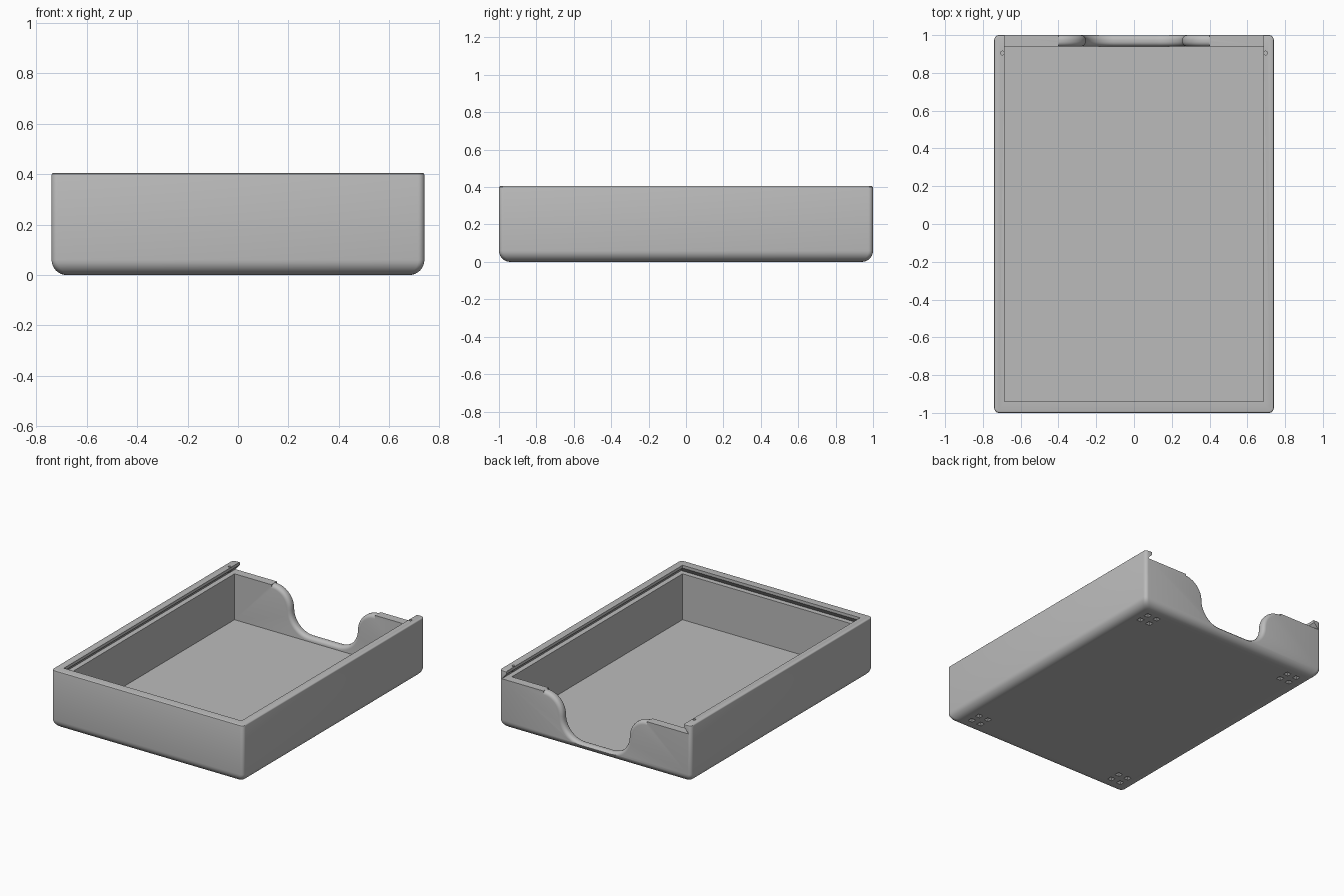
import bpy, bmesh
from math import sin, cos, pi, sqrt, radians
from mathutils import Matrix

cube = bpy.data.objects.get("Cube")
if cube:
    bpy.data.objects.remove(cube, do_unlink=True)

W, L, H = 0.74, 1.0, 0.405        # half width, half length, height
IW, IL = 0.685, 0.94              # cavity half sizes
FLOOR, LEDGE = 0.025, 0.345       # floor top, lid ledge height


def make_object(name, bm):
    bmesh.ops.recalc_face_normals(bm, faces=bm.faces)
    mesh = bpy.data.meshes.new(name)
    bm.to_mesh(mesh)
    bm.free()
    ob = bpy.data.objects.new(name, mesh)
    bpy.context.collection.objects.link(ob)
    return ob


def loft(name, loops):
    """Closed solid through rings with equal point counts."""
    bm = bmesh.new()
    rings = [[bm.verts.new(p) for p in loop] for loop in loops]
    n = len(rings[0])
    for a, b in zip(rings, rings[1:]):
        for i in range(n):
            j = (i + 1) % n
            bm.faces.new((a[i], a[j], b[j], b[i]))
    bm.faces.new(rings[0])
    bm.faces.new(rings[-1])
    return make_object(name, bm)


def rounded_rect(z, inset, r=0.025, steps=5):
    pts = []
    for k, (sx, sy) in enumerate(((1, 1), (-1, 1), (-1, -1), (1, -1))):
        for i in range(steps + 1):
            a = (k + i / steps) * pi / 2
            pts.append((sx * (W - inset - r) + r * cos(a),
                        sy * (L - inset - r) + r * sin(a), z))
    return pts


def rect(z, x, front, back):
    return [(-x, front, z), (x, front, z), (x, back, z), (-x, back, z)]


# Outer body: rounded base edge, fine rounded rim
BASE_R, RIM_R = 0.06, 0.008
body_loops = []
for i in range(9):
    a = i / 8 * pi / 2
    body_loops.append(rounded_rect(BASE_R * (1 - cos(a)), BASE_R * (1 - sin(a))))
for i in range(4):
    a = i / 3 * pi / 2
    body_loops.append(rounded_rect(H - RIM_R * (1 - sin(a)), RIM_R * (1 - cos(a))))
tray = loft("tray_body", body_loops)

# Storage cavity and dovetail lid channel, open at the back
cavity = loft("cavity_cutter", [rect(z, IW, -IL, IL) for z in (FLOOR, LEDGE + 0.01)])
channel = loft("channel_cutter", [
    rect(z, IW + e, -IL - e, 1.2)
    for z, e in ((LEDGE, 0.035), (0.385, 0), (0.45, 0))])


# Finger notch in the back wall, with rounded edges on both sides
def notch_loop(y, o):
    R, mid = 0.145, 0.2
    arc = [i / 12 * pi / 2 for i in range(13)]
    half = [(0.11 + (R + o) * sin(a), mid - (R + o) * cos(a)) for a in arc]
    half += [(0.4 - (R - o) * cos(a), mid + (R - o) * sin(a)) for a in arc[1:]]
    half.append((0.4, 0.38))
    return [(-x, y, z) for x, z in reversed(half)] + [(x, y, z) for x, z in half]


EDGE_R = 0.025
flare = []
for i in range(6):
    t = EDGE_R * (1 - cos(i / 5 * pi / 2))
    flare.append((t, EDGE_R - sqrt(max(0, EDGE_R ** 2 - (EDGE_R - t) ** 2))))
notch = loft("notch_cutter",
             [notch_loop(0.9, EDGE_R)]
             + [notch_loop(IL + t, o) for t, o in flare]
             + [notch_loop(L - t, o) for t, o in reversed(flare)]
             + [notch_loop(1.1, EDGE_R)])

# Faceted foot pockets underneath and lid catch holes in the rim
bm = bmesh.new()
CELL, DEPTH = 0.037, 0.018
for sx in (-1, 1):
    for sy in (-1, 1):
        for dx in (-CELL, CELL):
            for dy in (-CELL, CELL):
                pos = Matrix.Translation((sx * 0.59 + dx, sy * 0.85 + dy, 0))
                bmesh.ops.create_cone(
                    bm, cap_ends=True, segments=4, radius1=0.1, radius2=0,
                    depth=DEPTH * 2,
                    matrix=pos @ Matrix.Rotation(pi / 4, 4, 'Z')
                    @ Matrix.Diagonal((0.5, 0.5, 1, 1)))
    bmesh.ops.create_cone(
        bm, cap_ends=True, segments=16, radius1=0.01, radius2=0.01, depth=0.07,
        matrix=Matrix.Translation((sx * 0.697, 0.905, 0.395)))
details = make_object("detail_cutter", bm)

# Carve the body
bpy.context.view_layer.objects.active = tray
tray.select_set(True)
for cutter in (cavity, channel, notch, details):
    cutter.hide_render = True
    mod = tray.modifiers.new(cutter.name, 'BOOLEAN')
    mod.operation = 'DIFFERENCE'
    mod.solver = 'EXACT'
    mod.use_self = cutter is details
    mod.object = cutter
    bpy.ops.object.modifier_apply(modifier=mod.name)
    bpy.data.objects.remove(cutter, do_unlink=True)

# Single grey plastic
grey = bpy.data.materials.new("grey_plastic")
grey.use_nodes = True
colour = (0.5, 0.5, 0.5, 1)
grey.diffuse_color = colour
grey.node_tree.nodes["Principled BSDF"].inputs["Base Color"].default_value = colour
tray.data.materials.clear()
tray.data.materials.append(grey)
for p in tray.data.polygons:
    p.material_index = 0
bpy.ops.object.shade_smooth_by_angle(angle=radians(30))
